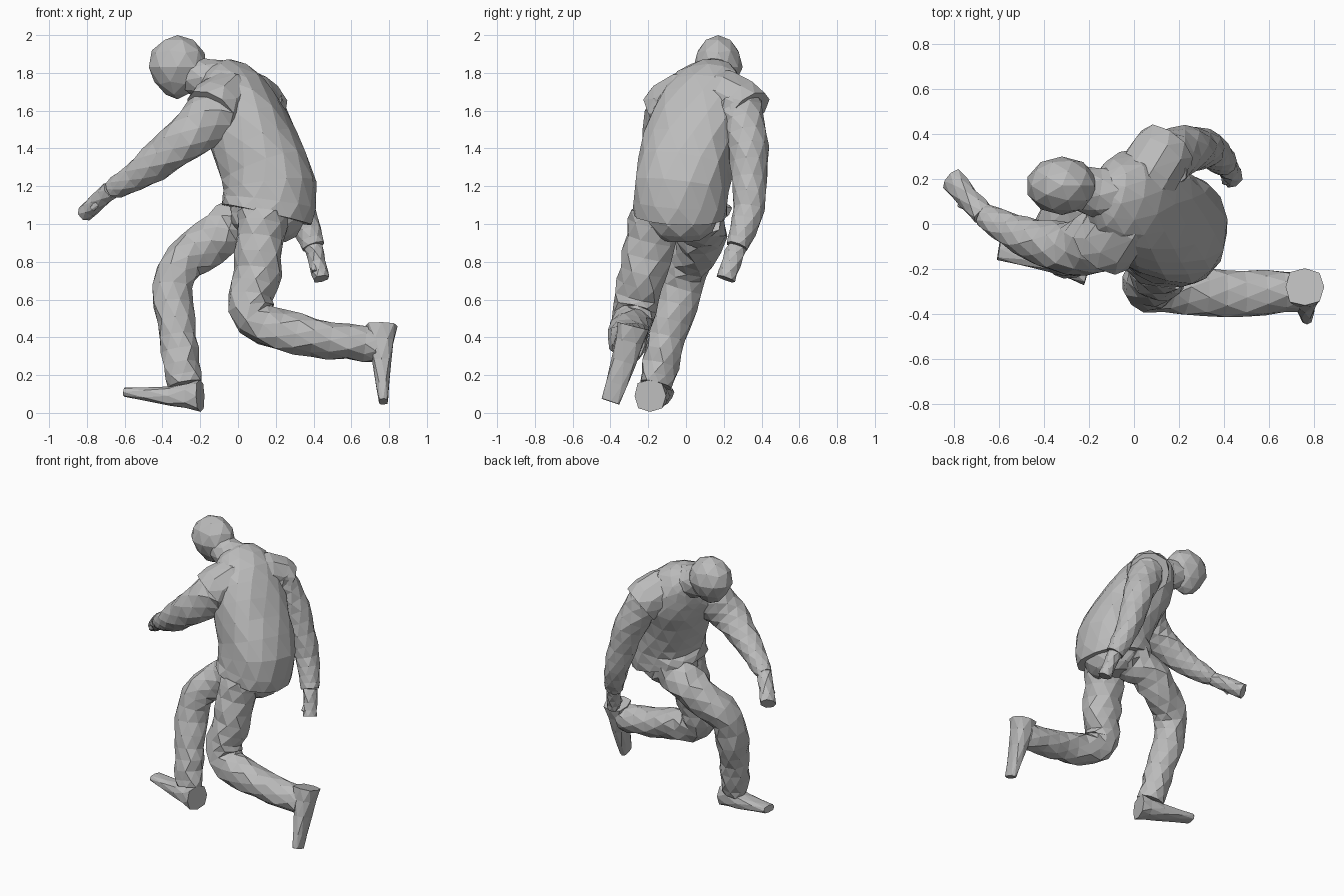
import bpy, bmesh, math, random
from mathutils import Vector

random.seed(4)
cube = bpy.data.objects.get("Cube")
if cube:
    bpy.data.objects.remove(cube)

grey = bpy.data.materials.new("plain grey")
grey.use_nodes = True
colour = (0.5, 0.5, 0.5, 1)
grey.diffuse_color = colour
grey.node_tree.nodes["Principled BSDF"].inputs["Base Color"].default_value = colour


def finish(name, bm):
    """Turn the bmesh into a flat shaded object."""
    bmesh.ops.recalc_face_normals(bm, faces=bm.faces)
    mesh = bpy.data.meshes.new(name)
    bm.to_mesh(mesh)
    bm.free()
    mesh.materials.append(grey)
    obj = bpy.data.objects.new(name, mesh)
    bpy.context.collection.objects.link(obj)


def curve_through(joints, steps):
    """Catmull-Rom curve through the joints."""
    points = [Vector(joint) for joint in joints]
    padded = [points[0]] + points + [points[-1]]
    path = []
    for before, start, end, after in zip(padded, padded[1:], padded[2:], padded[3:]):
        leave, arrive = (end - before) / 2, (after - start) / 2
        for step in range(steps):
            t = step / steps
            ease = t * t * (3 - 2 * t)
            path.append(start.lerp(end, ease) + leave * t * (1 - t) ** 2
                        - arrive * t * t * (1 - t))
    return path + [points[-1]]


def tube(name, joints, first, final, power=1, flat=1, twist=0, sides=9,
         steps=4, crumple=0.03, square=1):
    """Faceted tube along the joints; radius goes from first to final,
    depth shrinks by flat, and the cross-section turns by twist."""
    path = curve_through(joints, steps)
    last = len(path) - 1
    bm = bmesh.new()
    rings = []
    for i, centre in enumerate(path):
        t = i / last
        radius = first + (final - first) * t ** power
        thick = 1 + (flat - 1) * t
        axis = (path[min(i + 1, last)] - path[max(i - 1, 0)]).normalized()
        across = Vector((math.sin(twist * t), math.cos(twist * t), 0))
        across = (across - axis * across.dot(axis)).normalized()
        depth = axis.cross(across)
        ring = []
        for j in range(sides):
            angle = math.tau * (j + (i % 2) / 2) / sides
            c, s = math.cos(angle), math.sin(angle)
            u = math.copysign(abs(c) ** square, c)
            v = math.copysign(abs(s) ** square, s) * thick
            size = radius * (1 + random.uniform(-crumple, crumple))
            ring.append(bm.verts.new(centre + (across * u + depth * v) * size))
        rings.append(ring)
    # Staggered rings join along their short diagonals
    for i, (low, high) in enumerate(zip(rings, rings[1:])):
        for j in range(sides):
            n = (j + 1) % sides
            if i % 2:
                bm.faces.new((low[j], low[n], high[n]))
                bm.faces.new((low[j], high[n], high[j]))
            else:
                bm.faces.new((low[j], low[n], high[j]))
                bm.faces.new((low[n], high[n], high[j]))
    bm.faces.new(rings[0])
    bm.faces.new(rings[-1])
    finish(name, bm)


def arm(side, joints, tip, first, final):
    """Sleeve, hand and thumb."""
    tube(side + "_sleeve", joints, first, final, crumple=0.06)
    wrist, tip = Vector(joints[-1]), Vector(tip)
    tube(side + "_hand", (wrist, wrist.lerp(tip, 0.5), tip), 0.05, 0.055, flat=0.8,
         sides=7, steps=2, crumple=0.1)
    offset = Vector((-0.02, -0.05, -0.03))
    tube(side + "_thumb", (wrist.lerp(tip, 0.2), wrist.lerp(tip, 0.6) + offset),
         0.025, 0.015, sides=6, steps=2)


def leg(side, joints, shoe_joints):
    """Crumpled trouser leg and a flattened shoe from heel to toe."""
    tube(side + "_trouser_leg", joints, 0.14, 0.09, crumple=0.1)
    tube(side + "_shoe", shoe_joints, 0.085, 0.05, flat=0.5, sides=8, steps=2, square=0.7)


# Jacket body, twisting from the hips to the shoulders
tube("jacket_body",
     ((.15, -.03, 1.05), (.17, -.02, 1.2), (.1, .02, 1.4), (0, .09, 1.61),
      (-.08, .12, 1.73), (-.16, .14, 1.79)),
     0.25, 0.09, power=5, flat=0.8, twist=0.6, sides=14, steps=2, square=0.85)
# Shoulders, running from one sleeve to the other
tube("jacket_shoulders",
     ((-.14, -.1, 1.59), (-.06, 0, 1.67), (.06, .22, 1.67), (.14, .33, 1.59)),
     0.15, 0.14, sides=10, steps=2)
tube("collar", ((-.1, .13, 1.75), (-.25, .16, 1.79)), 0.12, 0.1, steps=2)

# Head, narrowing towards the chin
bm = bmesh.new()
bmesh.ops.create_icosphere(bm, subdivisions=2, radius=1)
for vert in bm.verts:
    x, y, z = vert.co
    narrow = 1 + 0.3 * min(z, 0)
    vert.co = Vector((-.32, .17, 1.83)) + Vector((x * narrow * .16, y * narrow * .13, z * .17))
finish("head", bm)

# Hips and legs
tube("hips", ((.17, -.03, 1.12), (.13, -.03, .93)), 0.21, 0.13, power=3, sides=10)
leg("left",
    ((.14, -.15, 1.05), (.1, -.22, .75), (.09, -.28, .5), (.4, -.31, .4), (.73, -.3, .36)),
    ((.76, -.28, .46), (.76, -.33, .27), (.77, -.4, .06)))
leg("right",
    ((.1, .06, 1.05), (-.1, .08, .94), (-.33, 0, .74), (-.32, -.1, .4), (-.28, -.16, .15)),
    ((-.2, -.19, .09), (-.36, -.15, .09), (-.6, -.11, .11)))

# Arms
arm("left",
    ((-.1, -.05, 1.6), (-.28, -.11, 1.45), (-.5, -.05, 1.28), (-.67, .04, 1.18)),
    (-.81, .2, 1.06), 0.16, 0.05)
arm("right",
    ((.12, .27, 1.63), (.23, .33, 1.4), (.33, .33, 1.08), (.4, .27, .88)),
    (.44, .21, .71), 0.13, 0.06)
